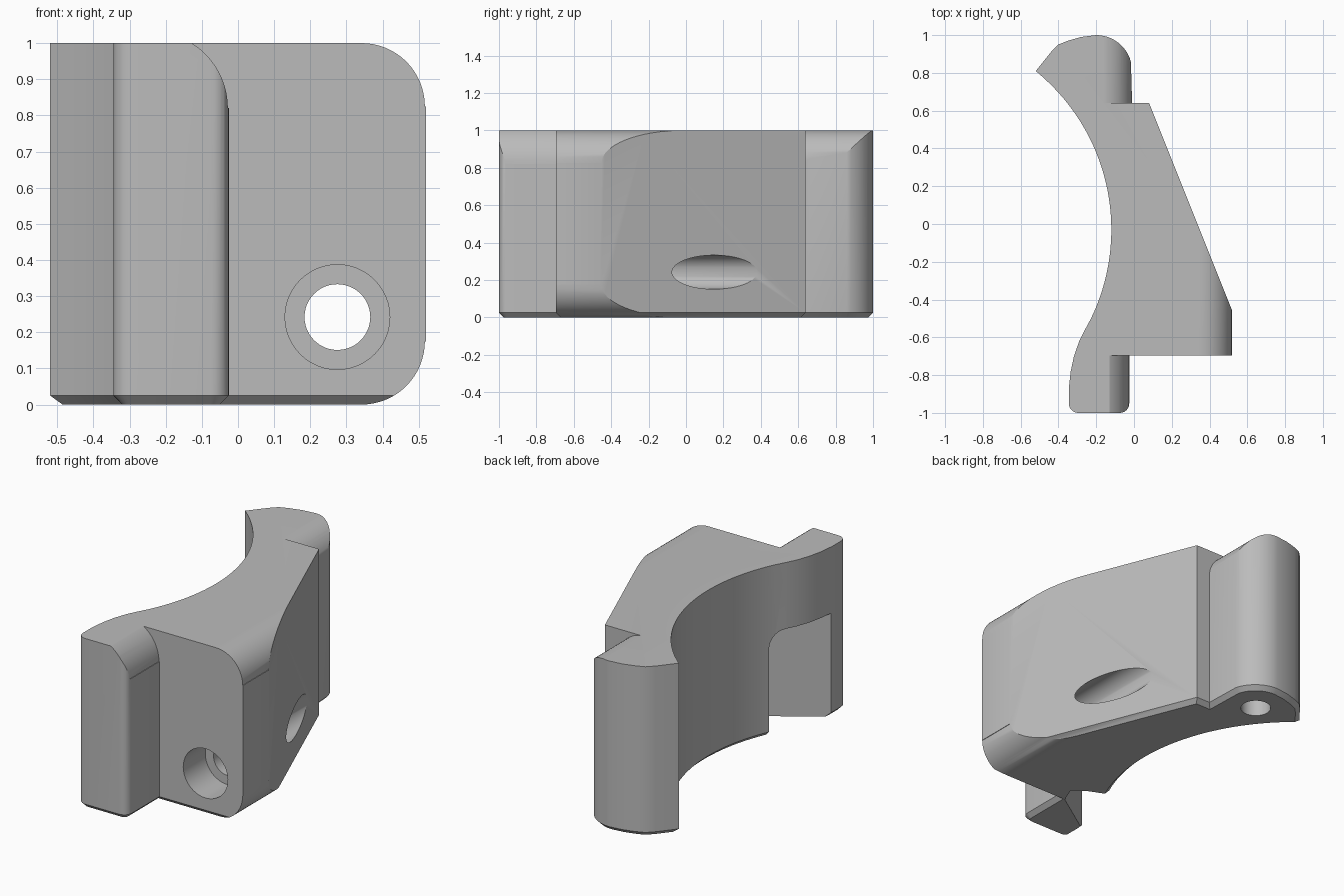
import bpy, bmesh
from math import sin, cos, pi, radians, sqrt
from mathutils import Vector

cube = bpy.data.objects.get("Cube")
if cube:
    bpy.data.objects.remove(cube, do_unlink=True)

grey = bpy.data.materials.new("plain_grey")
grey.use_nodes = True
colour = (0.5, 0.5, 0.5, 1)
grey.diffuse_color = colour
grey.node_tree.nodes["Principled BSDF"].inputs["Base Color"].default_value = colour


def arc(cx, cy, r, start, end, steps=12):
    """Points on a circular arc, angles in degrees."""
    angles = [radians(start + (end - start) * i / steps) for i in range(steps + 1)]
    return [(cx + r * cos(a), cy + r * sin(a)) for a in angles]


def prism(name, points, axis, low, high, bevel_rule=None, bevel=0.0, segments=1):
    """Extrude a profile along y or z; optionally bevel chosen edges."""
    def place(p, t):
        return (p[0], t, p[1]) if axis == "y" else (p[0], p[1], t)
    bm = bmesh.new()
    face = bm.faces.new([bm.verts.new(place(p, low)) for p in points])
    top = bmesh.ops.extrude_face_region(bm, geom=[face])
    shift = Vector(place((0, 0), high - low))
    verts = [g for g in top["geom"] if isinstance(g, bmesh.types.BMVert)]
    bmesh.ops.translate(bm, verts=verts, vec=shift)
    bmesh.ops.recalc_face_normals(bm, faces=bm.faces)
    if bevel_rule:
        edges = [e for e in bm.edges if bevel_rule(*[v.co for v in e.verts])]
        bmesh.ops.bevel(bm, geom=edges, offset=bevel, segments=segments,
                        profile=0.5, affect="EDGES")
    bmesh.ops.recalc_face_normals(bm, faces=bm.faces)
    mesh = bpy.data.meshes.new(name)
    bm.to_mesh(mesh)
    bm.free()
    obj = bpy.data.objects.new(name, mesh)
    bpy.context.collection.objects.link(obj)
    mesh.materials.append(grey)
    return obj


def corner_cutter(name, cx, cz, r, low, high, side=1):
    """Waste outside a rounded corner running along y."""
    out = r + 0.1
    pts = arc(cx, cz, r, 0, side * 90, 16)
    pts += [(cx, cz + side * out), (cx + out, cz + side * out), (cx + out, cz)]
    return prism(name, pts, "y", low, high)


# Outline of the bracket seen from above
profile = [(-0.52, 0.81), (-0.44, 0.91), (-0.40, 0.95), (-0.35, 0.97)]
profile += [(-0.28, 0.99)] + arc(-0.2, 0.81, 0.19, 90, 15)
profile += [(-0.01, 0.64), (0.08, 0.64), (0.52, -0.46), (0.52, -0.695), (-0.025, -0.695)]
profile += arc(-0.075, -0.95, 0.05, 0, -90, 6)
profile += arc(-0.295, -0.95, 0.05, -90, -180, 6)
profile += [(-0.345, -0.87), (-0.335, -0.78), (-0.318, -0.70), (-0.29, -0.62), (-0.26, -0.56)]
concave_radius = 1.08
for i in range(33):
    y = -0.5 + 1.28 * i / 32
    profile.append((-1.2 + sqrt(concave_radius ** 2 - (y + 0.03) ** 2), y))

bracket = prism("bracket", profile, "z", 0, 1,
                lambda a, b: a.z < 0.01 and b.z < 0.01, 0.025)

# Rounded corners of the body and of the two ears
cutters = [
    corner_cutter("body_top_corner", 0.342, 0.825, 0.175, -1.2, 1.2),
    corner_cutter("body_bottom_corner", 0.342, 0.175, 0.175, -1.2, 1.2, -1),
    corner_cutter("back_ear_corner", -0.176, 0.835, 0.166, 0.64, 1.2),
    corner_cutter("front_ear_corner", -0.24, 0.82, 0.212, -1.2, -0.695),
]

# Screw hole with counterbore, and blind pin hole under the back ear
cutters += [
    prism("counterbore", arc(0.275, 0.242, 0.145, 0, 352.5, 47), "y", -0.9, -0.49),
    prism("screw_hole", arc(0.275, 0.242, 0.091, 0, 352.5, 47), "y", -0.9, 0.9),
    prism("pin_hole", arc(-0.22, 0.79, 0.083, 0, 352.5, 47), "z", -0.1, 0.4),
]

# Pocket in the lower concave side, behind the front ear
pocket = [(-0.48, -0.95), (-0.06, -0.67), (-0.02, -0.57), (-0.09, -0.52),
          (-0.21, -0.468), (-0.6, -0.3)]
cutters.append(prism("pocket", pocket, "z", -0.1, 0.61,
                     lambda a, b: min(a.z, b.z) > 0.5 and (a.y + b.y) / 2 > -0.6
                     and min(a.x, b.x) > -0.65, 0.1, 5))

for cutter in cutters:
    cutter.hide_render = True
    mod = bracket.modifiers.new(cutter.name, "BOOLEAN")
    mod.operation = "DIFFERENCE"
    mod.solver = "EXACT"
    mod.object = cutter

# Apply the cuts and discard the cutters
bpy.context.view_layer.update()
result = bracket.evaluated_get(bpy.context.evaluated_depsgraph_get())
mesh = bpy.data.meshes.new_from_object(result)
bracket.modifiers.clear()
bracket.data = mesh
mesh.materials.clear()
mesh.materials.append(grey)
for poly in mesh.polygons:
    poly.material_index = 0
for cutter in cutters:
    bpy.data.objects.remove(cutter, do_unlink=True)

bpy.ops.object.select_all(action="DESELECT")
bracket.select_set(True)
bpy.context.view_layer.objects.active = bracket
bpy.ops.object.shade_smooth_by_angle(angle=radians(25))
